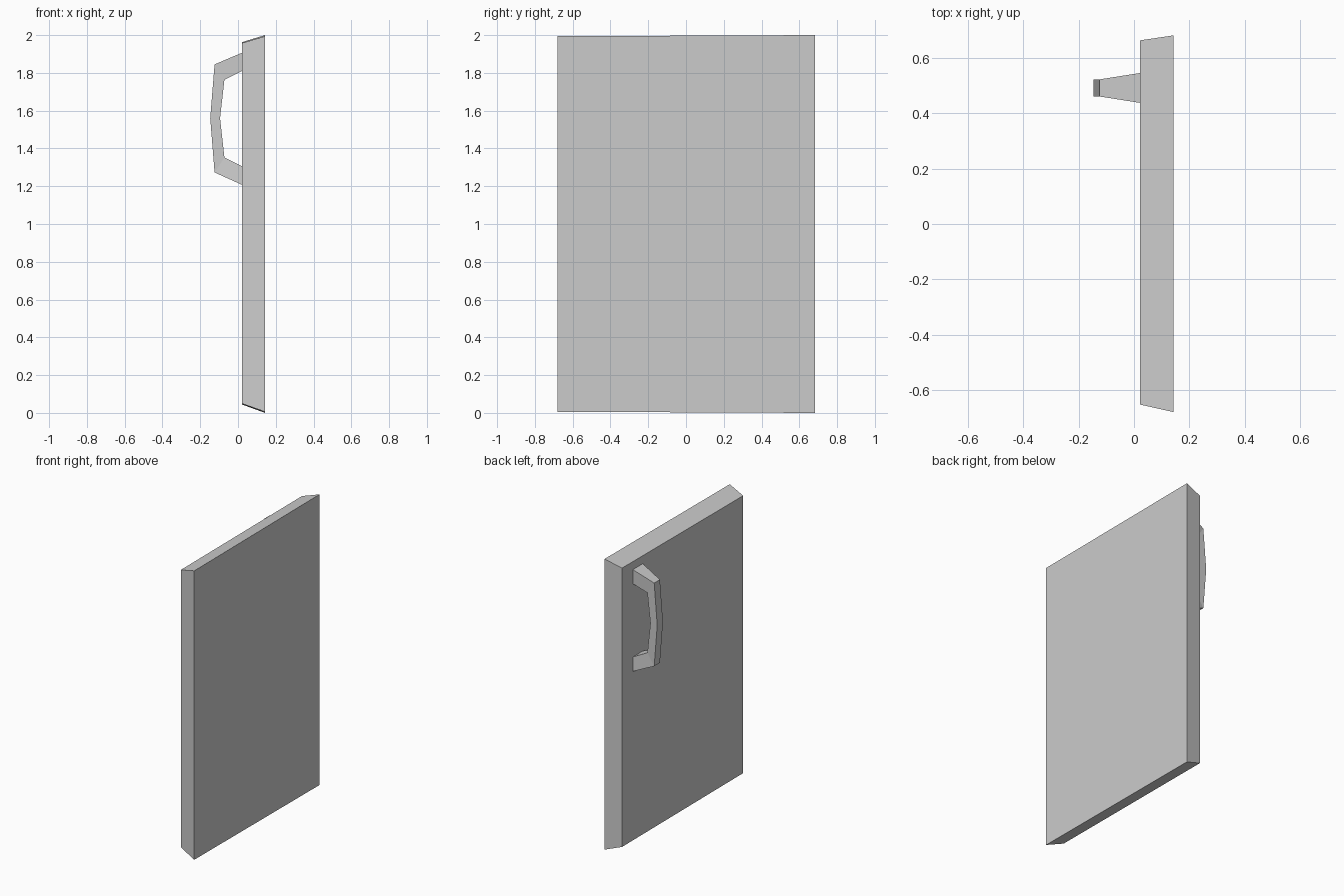
import bpy
import bmesh

cube = bpy.data.objects.get("Cube")
if cube:
    bpy.data.objects.remove(cube, do_unlink=True)

grey = bpy.data.materials.new("plain grey")
grey.use_nodes = True
color = (0.6, 0.6, 0.6, 1.0)
grey.diffuse_color = color
grey.node_tree.nodes["Principled BSDF"].inputs["Base Color"].default_value = color


def loft(name, rings):
    """Bridge four-cornered rings in order and cap both ends."""
    bm = bmesh.new()
    loops = [[bm.verts.new(co) for co in ring] for ring in rings]
    for a, b in zip(loops, loops[1:]):
        for i in range(4):
            j = (i + 1) % 4
            bm.faces.new((a[i], a[j], b[j], b[i]))
    bm.faces.new(loops[0])
    bm.faces.new(loops[-1])
    bmesh.ops.recalc_face_normals(bm, faces=bm.faces)
    mesh = bpy.data.meshes.new(name)
    bm.to_mesh(mesh)
    bm.free()
    mesh.materials.append(grey)
    obj = bpy.data.objects.new(name, mesh)
    bpy.context.collection.objects.link(obj)
    return obj


def panel_face(x, y0, y1, z0, z1, skew):
    """Door face whose near edge is slightly shorter than its far edge."""
    return [(x, y0, z0 + skew), (x, y1, z0), (x, y1, z1), (x, y0, z1 - skew)]


# Door slab with bevelled sides, wider on the outer face
loft("door_panel", [
    panel_face(0.022, -0.653, 0.664, 0.044, 1.963, 0.005),
    panel_face(0.143, -0.68, 0.682, 0.0, 2.0, 0.006),
])

# Bowed pull handle: outer x, outer z, inner x, inner z, half width
sections = [
    (0.022, 1.907, 0.022, 1.81, 0.054),
    (-0.124, 1.845, -0.072, 1.764, 0.031),
    (-0.147, 1.56, -0.095, 1.56, 0.031),
    (-0.124, 1.273, -0.072, 1.352, 0.031),
    (0.022, 1.207, 0.022, 1.306, 0.054),
]
mid_y = 0.492
loft("door_handle", [
    [(xo, mid_y - w, zo), (xo, mid_y + w, zo),
     (xi, mid_y + w, zi), (xi, mid_y - w, zi)]
    for xo, zo, xi, zi, w in sections
])
